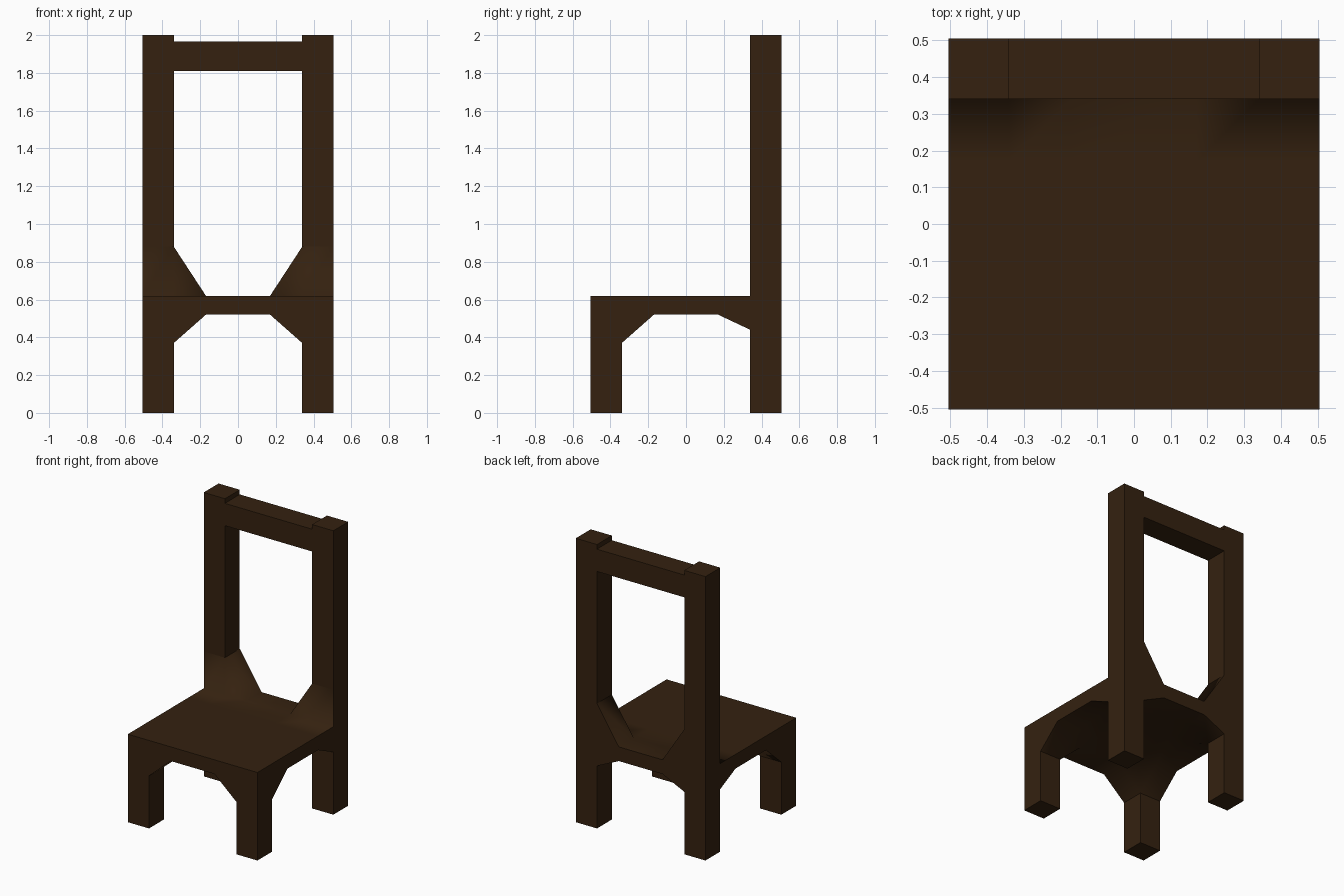
import bpy
import bmesh

cube = bpy.data.objects.get("Cube")
if cube:
    bpy.data.objects.remove(cube, do_unlink=True)

OUT, LEG, BRACE = 0.505, 0.34, 0.17      # outer edge, inner leg edge, brace end
SEAT_LOW, SEAT_TOP = 0.52, 0.62
POST_BASE, POST_TOP = 0.88, 2.0
GRID = [-OUT, -LEG, -BRACE, BRACE, LEG, OUT]

wood = bpy.data.materials.new("dark brown wood")
wood.use_nodes = True
colour = (0.035, 0.0155, 0.005, 1)
wood.diffuse_color = colour
bsdf = wood.node_tree.nodes["Principled BSDF"]
bsdf.inputs["Base Color"].default_value = colour
bsdf.inputs["Roughness"].default_value = 0.8


def add_object(name, bm):
    bmesh.ops.recalc_face_normals(bm, faces=bm.faces[:])
    mesh = bpy.data.meshes.new(name)
    bm.to_mesh(mesh)
    bm.free()
    mesh.materials.append(wood)
    obj = bpy.data.objects.new(name, mesh)
    bpy.context.collection.objects.link(obj)
    return obj


bm = bmesh.new()
cache = {}


def vert(p):
    key = tuple(round(c, 4) for c in p)
    if key not in cache:
        cache[key] = bm.verts.new(key)
    return cache[key]


def face(*points):
    """Add a face, dropping repeated corners and skipping empty ones."""
    verts = list(dict.fromkeys(vert(p) for p in points))
    return bm.faces.new(verts) if len(verts) > 2 else None


def column(points, z):
    """Run a square leg or post from its base corners to height z."""
    ends = [(x, y, z) for x, y, _ in points]
    for i in range(4):
        j = (i + 1) % 4
        face(points[i], points[j], ends[j], ends[i])
    face(*ends)


def under(x, y):
    if abs(x) >= LEG and abs(y) >= LEG:
        return (x, y, 0.37 if y < 0 else 0.44)
    return (x, y, SEAT_LOW)


def over(x, y, raised):
    return (x, y, POST_BASE if raised and abs(x) >= LEG else SEAT_TOP)


# Seat shell: braced underside with legs, top with braces into the posts
rows = [(y, False) for y in GRID[:-1]] + [(LEG, True), (OUT, True)]
soft = set()
for x0, x1 in zip(GRID, GRID[1:]):
    side = min(abs(x0), abs(x1)) >= LEG and x0 * x1 > 0
    for y0, y1 in zip(GRID, GRID[1:]):
        cell = [under(x0, y0), under(x1, y0), under(x1, y1), under(x0, y1)]
        if side and min(abs(y0), abs(y1)) >= LEG:
            column(cell, 0)
        else:
            soft.add(face(*cell))
    for (y0, r0), (y1, r1) in zip(rows, rows[1:]):
        cell = [over(x0, y0, r0), over(x1, y0, r0), over(x1, y1, r1), over(x0, y1, r1)]
        if side and r0 and r1:
            column(cell, POST_TOP)
        else:
            soft.add(face(*cell))
    # Front and back rims
    for y, raised in ((-OUT, False), (OUT, True)):
        face(under(x0, y), under(x1, y), over(x1, y, raised), over(x0, y, raised))

# Side rims
for x in (-OUT, OUT):
    for (y0, r0), (y1, r1) in zip(rows, rows[1:]):
        if y0 != y1:
            face(under(x, y0), under(x, y1), over(x, y1, r1), over(x, y0, r0))

# Soft shading only inside the seat shell, crisp edges elsewhere
for f in bm.faces:
    f.smooth = True
for e in bm.edges:
    e.smooth = all(f in soft for f in e.link_faces)
add_object("seat_with_legs_and_posts", bm)

# Top rail between the posts
bm = bmesh.new()
bmesh.ops.create_cube(bm, size=1)
low, high = 1.81, 1.967
for v in bm.verts:
    v.co = (LEG if v.co.x > 0 else -LEG,
            OUT if v.co.y > 0 else LEG,
            high if v.co.z > 0 else low)
add_object("back_top_rail", bm)
